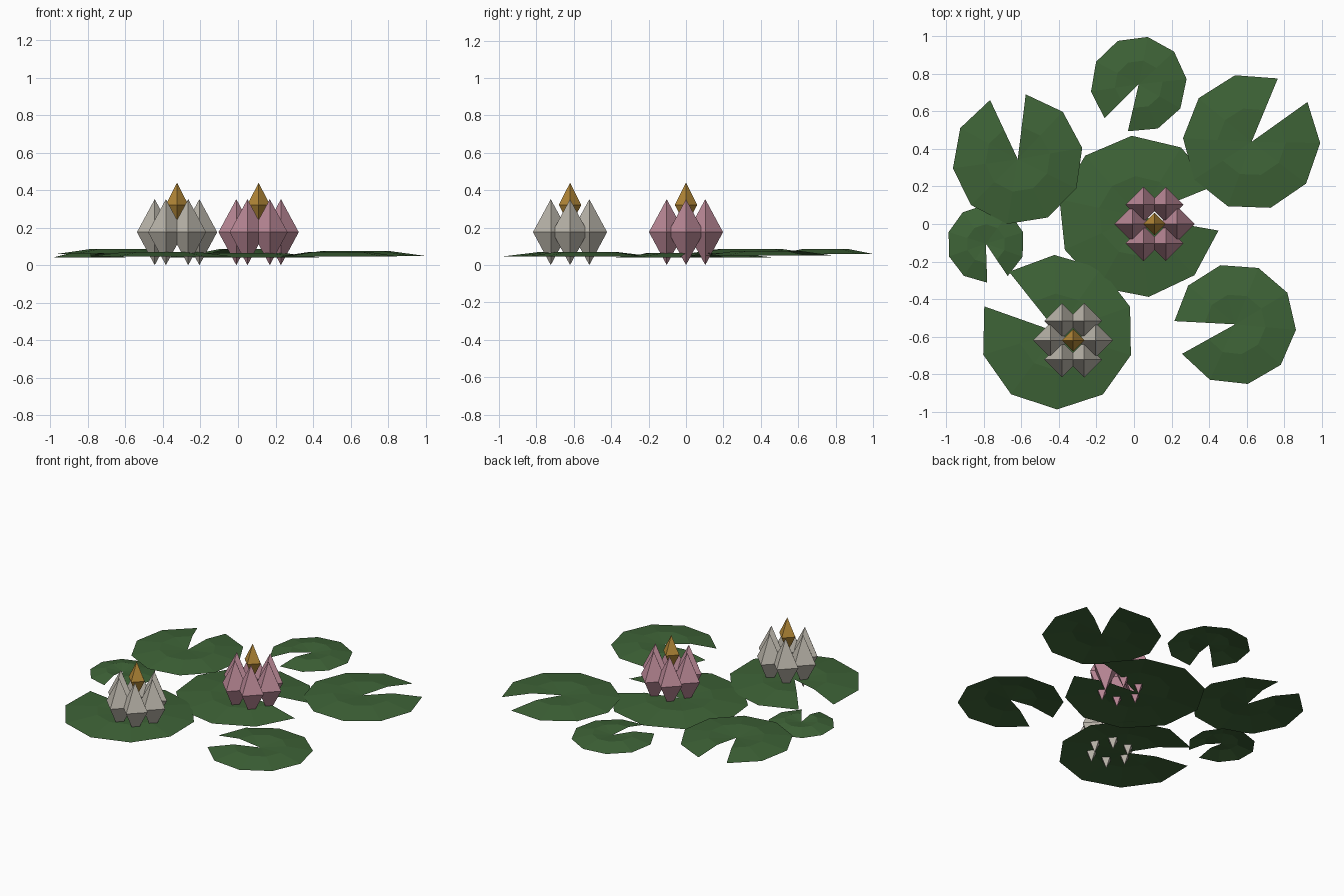
import bpy, bmesh, math
from mathutils import Vector

if "Cube" in bpy.data.objects:
    bpy.data.objects.remove(bpy.data.objects["Cube"])


def material(name, rgb):
    m = bpy.data.materials.new(name)
    m.diffuse_color = (*rgb, 1.0)
    m.use_nodes = True
    m.node_tree.nodes["Principled BSDF"].inputs["Base Color"].default_value = m.diffuse_color
    return m


GREEN = material("leaf green", (0.048, 0.125, 0.038))
PINK = material("petal pink", (0.50, 0.25, 0.31))
WHITE = material("petal white", (0.50, 0.47, 0.41))
GOLD = material("stamen gold", (0.46, 0.25, 0.04))


def finish(bm, name, mat):
    me = bpy.data.meshes.new(name)
    bm.to_mesh(me)
    bm.free()
    me.materials.append(mat)
    ob = bpy.data.objects.new(name, me)
    bpy.context.collection.objects.link(ob)
    return ob


# Lily pad: notched ten-point disc with a raised middle ring
def lily_pad(name, x, y, radius, notch_end, edge_z, sweep=328, segments=9):
    bm = bmesh.new()
    centre = bm.verts.new((x, y, edge_z + 0.012))
    rings = []
    for scale, lift in ((0.5, 0.025), (1.0, 0.0)):
        ring = []
        for i in range(segments + 1):
            a = math.radians(notch_end + sweep * i / segments)
            ring.append(bm.verts.new((x + radius * scale * math.cos(a),
                                      y + radius * scale * math.sin(a),
                                      edge_z + lift)))
        rings.append(ring)
    inner, outer = rings
    for i in range(segments):
        bm.faces.new((centre, inner[i], inner[i + 1]))
        bm.faces.new((inner[i], outer[i], outer[i + 1], inner[i + 1]))
    return finish(bm, name, GREEN)


# Four-sided double pyramid used for petals and stamens
def add_spindle(bm, centre, half_width, half_height):
    c = Vector(centre)
    top = bm.verts.new(c + Vector((0, 0, half_height)))
    bottom = bm.verts.new(c - Vector((0, 0, half_height)))
    belt = [bm.verts.new(c + half_width * Vector(d))
            for d in ((1, 0, 0), (0, 1, 0), (-1, 0, 0), (0, -1, 0))]
    for i in range(4):
        a, b = belt[i], belt[(i + 1) % 4]
        bm.faces.new((a, b, top))
        bm.faces.new((b, a, bottom))


# Flower: ring of six petals around a raised stamen
def flower(name, x, y, mat):
    bm = bmesh.new()
    for i in range(6):
        a = math.radians(60 * i)
        add_spindle(bm, (x + 0.119 * math.cos(a), y + 0.119 * math.sin(a), 0.176),
                    0.095, 0.176)
    finish(bm, name + "_petals", mat)
    bm = bmesh.new()
    add_spindle(bm, (x, y, 0.322), 0.06, 0.118)
    finish(bm, name + "_stamen", GOLD)


lily_pad("pad_middle", 0.025, 0.04, 0.432, 22, 0.04)
lily_pad("pad_front_left", -0.41, -0.577, 0.412, 160.5, 0.045)
lily_pad("pad_front_right", 0.54, -0.535, 0.325, -151, 0.045)
lily_pad("pad_back_right", 0.627, 0.438, 0.366, 67.5, 0.05)
lily_pad("pad_back_left", -0.62, 0.345, 0.349, 115, 0.06)
lily_pad("pad_back", 0.025, 0.745, 0.257, 257, 0.06)
lily_pad("pad_left", -0.79, -0.105, 0.208, 304, 0.04)

flower("pink_flower", 0.11, 0.0, PINK)
flower("white_flower", -0.325, -0.62, WHITE)
